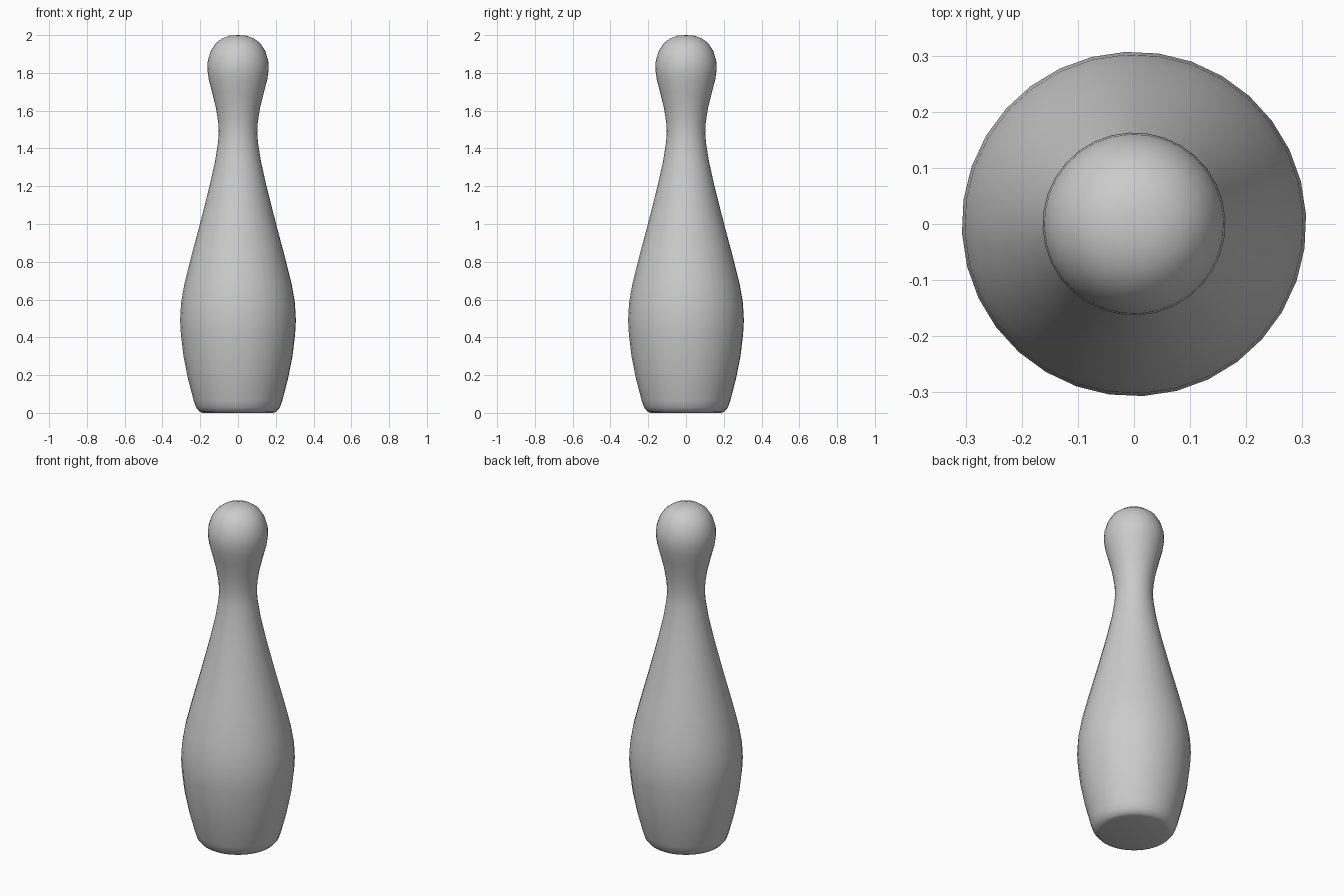
import bpy, bmesh, math
from mathutils import Vector, Matrix

if "Cube" in bpy.data.objects:
    bpy.data.objects.remove(bpy.data.objects["Cube"])

# Half profile of the pin: (radius, height), bottom to top
profile = [(0, 0), (0.185, 0), (0.203, 0.006), (0.222, 0.028), (0.235, 0.065),
           (0.265, 0.18), (0.289, 0.30), (0.303, 0.42), (0.307, 0.49), (0.302, 0.58),
           (0.285, 0.68), (0.25, 0.82), (0.202, 1.0), (0.151, 1.2), (0.122, 1.33),
           (0.106, 1.43), (0.102, 1.48), (0.105, 1.54), (0.118, 1.62), (0.138, 1.70),
           (0.155, 1.765), (0.163, 1.82), (0.160, 1.865), (0.145, 1.915),
           (0.119, 1.956), (0.084, 1.983), (0.043, 1.997), (0, 2.0)]

# Lathe the profile around z
bm = bmesh.new()
verts = [bm.verts.new((r, 0, z)) for r, z in profile]
edges = [bm.edges.new(pair) for pair in zip(verts, verts[1:])]
bmesh.ops.spin(bm, geom=verts + edges, cent=(0, 0, 0), axis=(0, 0, 1),
               angle=2 * math.pi, steps=32)
bmesh.ops.remove_doubles(bm, verts=bm.verts, dist=0.0005)
bmesh.ops.rotate(bm, verts=bm.verts, cent=(0, 0, 0),
                 matrix=Matrix.Rotation(math.radians(3), 3, 'Z'))
bmesh.ops.recalc_face_normals(bm, faces=bm.faces)
for f in bm.faces:
    f.smooth = True

mesh = bpy.data.meshes.new("bowling_pin")
bm.to_mesh(mesh)
bm.free()
pin = bpy.data.objects.new("bowling_pin", mesh)
bpy.context.collection.objects.link(pin)
